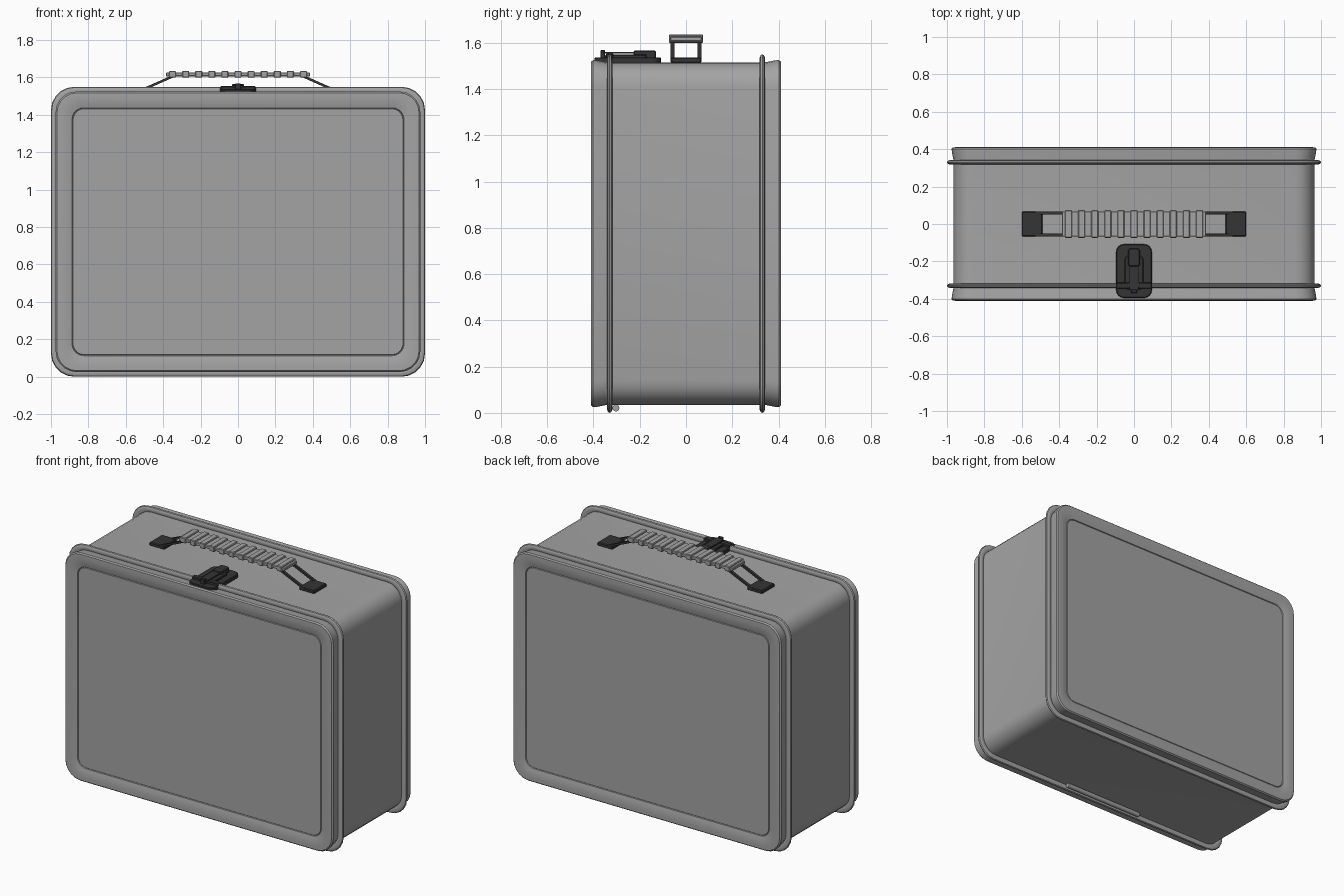
import bpy, bmesh, math
from mathutils import Vector, Matrix

cube = bpy.data.objects.get("Cube")
if cube:
    bpy.data.objects.remove(cube, do_unlink=True)


def material(name, value):
    m = bpy.data.materials.new(name)
    m.use_nodes = True
    colour = (value, value, value, 1)
    m.diffuse_color = colour
    m.node_tree.nodes["Principled BSDF"].inputs["Base Color"].default_value = colour
    return m


GREY = material("painted grey", 0.37)
BLACK = material("dark metal", 0.035)
MID_Z = 0.775


def finish(name, bm, mat):
    bmesh.ops.recalc_face_normals(bm, faces=bm.faces)
    mesh = bpy.data.meshes.new(name)
    bm.to_mesh(mesh)
    bm.free()
    mesh.materials.append(mat)
    obj = bpy.data.objects.new(name, mesh)
    bpy.context.collection.objects.link(obj)
    bpy.ops.object.select_all(action='DESELECT')
    obj.select_set(True)
    bpy.context.view_layer.objects.active = obj
    bpy.ops.object.shade_smooth_by_angle(angle=math.radians(35))
    return obj


def rounded_rect(hu, hv, r, segs=5):
    pts = []
    for q, (su, sv) in enumerate([(1, 1), (-1, 1), (-1, -1), (1, -1)]):
        for i in range(segs + 1):
            a = math.pi / 2 * (q + i / segs)
            pts.append((su * (hu - r) + r * math.cos(a), sv * (hv - r) + r * math.sin(a)))
    return pts


def loft(name, rings, mat, closed=False):
    bm = bmesh.new()
    loops = [[bm.verts.new(p) for p in ring] for ring in rings]
    pairs = list(zip(loops, loops[1:]))
    if closed:
        pairs.append((loops[-1], loops[0]))
    else:
        bm.faces.new(loops[0])
        bm.faces.new(loops[-1])
    for a, b in pairs:
        for i in range(len(a)):
            j = (i + 1) % len(a)
            bm.faces.new((a[i], a[j], b[j], b[i]))
    return finish(name, bm, mat)


def case_ring(inset, y):
    # Outline of the case, shrunk by an inset from the outermost lip
    pts = rounded_rect(1 - inset, MID_Z - inset, 0.125 - 0.55 * inset)
    return [(u, y, MID_Z + v) for u, v in pts]


def plate(name, hx, y0, y1, z0, z1, r, mat, bevel=0.004):
    mid, hy = (y0 + y1) / 2, (y1 - y0) / 2
    rings = []
    for d, z in [(0, z0), (0, z1 - bevel), (bevel, z1)]:
        rings.append([(u, mid + v, z) for u, v in rounded_rect(hx - d, hy - d, r - d / 2, 4)])
    return loft(name, rings, mat)


def box(name, lo, hi, mat, bevel=0.0):
    lo, hi = Vector(lo), Vector(hi)
    bm = bmesh.new()
    bmesh.ops.create_cube(bm, size=1, matrix=Matrix.Translation((lo + hi) / 2)
                          @ Matrix.Diagonal((*(hi - lo), 1)))
    if bevel:
        bmesh.ops.bevel(bm, geom=bm.edges[:], offset=bevel, segments=1, affect='EDGES')
    return finish(name, bm, mat)


def bar(name, a, b, width, thick, mat):
    # Flat strap from a to b in the xz plane
    a, b = Vector(a), Vector(b)
    d = b - a
    bm = bmesh.new()
    bmesh.ops.create_cube(bm, size=1, matrix=Matrix.Translation((a + b) / 2)
                          @ Matrix.Rotation(-math.atan2(d.z, d.x), 4, 'Y')
                          @ Matrix.Diagonal((d.length, width, thick, 1)))
    return finish(name, bm, mat)


# Case shell: straight walls, slightly flared rims, shallow inset panels
half = [(0.035, 0.32), (0.034, 0.345), (0.026, 0.385), (0.025, 0.402), (0.032, 0.41),
        (0.06, 0.411), (0.09, 0.407), (0.112, 0.401), (0.115, 0.396), (0.118, 0.4)]
profile = [(d, -y) for d, y in reversed(half)] + half
loft("case_shell", [case_ring(d, y) for d, y in profile], GREY)

# Rolled lips around front and back
for side, name in [(-1, "front_lip"), (1, "back_lip")]:
    rings = []
    for k in range(10):
        a = 2 * math.pi * k / 10
        rings.append(case_ring(0.02 - 0.02 * math.cos(a), side * 0.33 + 0.012 * math.sin(a)))
    loft(name, rings, GREY, closed=True)

# Hinge barrel under the front edge
bm = bmesh.new()
bmesh.ops.create_cone(bm, cap_ends=True, segments=12, radius1=0.015, radius2=0.015, depth=0.58,
                      matrix=Matrix.Translation((0, -0.303, 0.021)) @ Matrix.Rotation(math.pi / 2, 4, 'Y'))
finish("hinge_barrel", bm, GREY)

# Ribbed grip
box("grip_core", (-0.385, -0.068, 1.606), (0.385, 0.068, 1.627), GREY, 0.004)
RIBS = 11
for i in range(RIBS):
    x = -0.35 + 0.7 * i / (RIBS - 1)
    box(f"grip_rib_{i + 1}", (x - 0.019, -0.074, 1.599), (x + 0.019, 0.074, 1.635), GREY, 0.004)

# Handle straps and mounting brackets
for s, side in [(1, "left"), (-1, "right")]:
    for y, end in [(-0.058, "front"), (0.058, "back")]:
        bar(f"{side}_{end}_strap", (s * 0.335, y, 1.612), (s * 0.525, y, 1.528), 0.017, 0.013, BLACK)
        bar(f"{side}_{end}_strap_end", (s * 0.38, y, 1.612), (s * 0.325, y, 1.612), 0.02, 0.012, BLACK)
    x0, x1 = sorted((s * 0.49, s * 0.6))
    box(f"{side}_bracket", (x0, -0.066, 1.512), (x1, 0.066, 1.536), BLACK, 0.005)

# Latch on top: base plate, saddle over the lip, raised block, lever and catch
plate("latch_base", 0.095, -0.395, -0.108, 1.515, 1.537, 0.04, BLACK)
box("latch_saddle", (-0.095, -0.346, 1.53), (0.095, -0.314, 1.553), BLACK, 0.003)
plate("latch_housing", 0.05, -0.35, -0.17, 1.53, 1.549, 0.02, BLACK)
plate("latch_block", 0.032, -0.227, -0.13, 1.53, 1.566, 0.015, BLACK)
plate("latch_lever", 0.028, -0.36, -0.14, 1.553, 1.561, 0.024, BLACK, 0.002)
box("latch_catch", (-0.016, -0.37, 1.53), (0.016, -0.35, 1.568), BLACK, 0.003)
